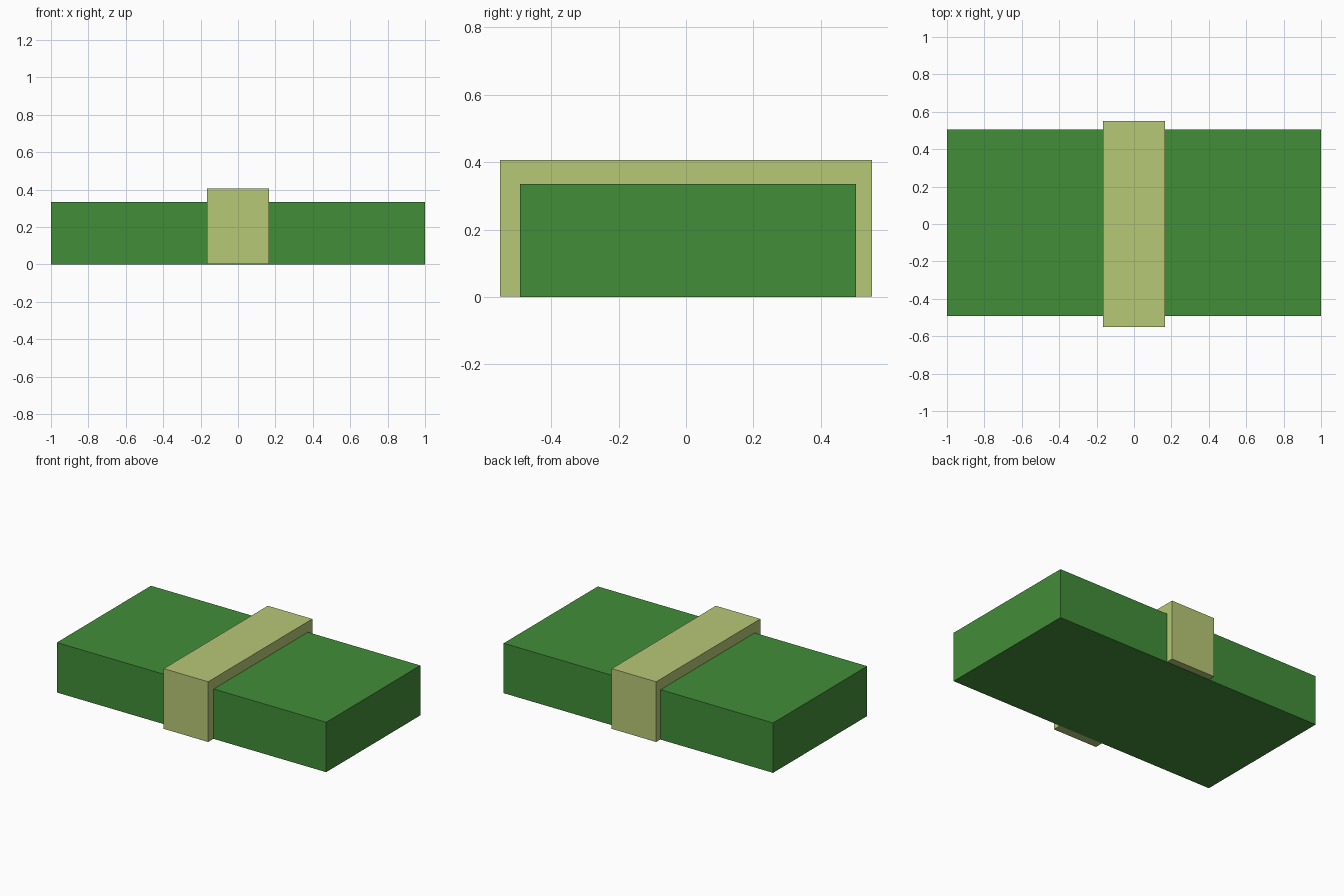
import bpy

if "Cube" in bpy.data.objects:
    bpy.data.objects.remove(bpy.data.objects["Cube"])


def material(name, color):
    mat = bpy.data.materials.new(name)
    mat.diffuse_color = (*color, 1.0)
    mat.use_nodes = True
    mat.node_tree.nodes["Principled BSDF"].inputs["Base Color"].default_value = mat.diffuse_color
    return mat


def box(name, low, high, mat):
    """Axis-aligned box between two corners."""
    center = [(a + b) / 2 for a, b in zip(low, high)]
    bpy.ops.mesh.primitive_cube_add(size=1, location=center)
    obj = bpy.context.object
    obj.name = name
    obj.scale = [b - a for a, b in zip(low, high)]
    bpy.ops.object.transform_apply(location=False, rotation=False, scale=True)
    obj.data.materials.append(mat)
    return obj


green = material("note_green", (0.055, 0.27, 0.04))
straw = material("band_straw", (0.47, 0.58, 0.18))

# Block of banknotes, set very slightly toward the back
box("note_stack", (-1.0, -0.493, 0.0), (1.0, 0.505, 0.335), green)

# Paper band wrapped over the middle, ending just above the underside
box("paper_band", (-0.165, -0.552, 0.002), (0.165, 0.552, 0.406), straw)
